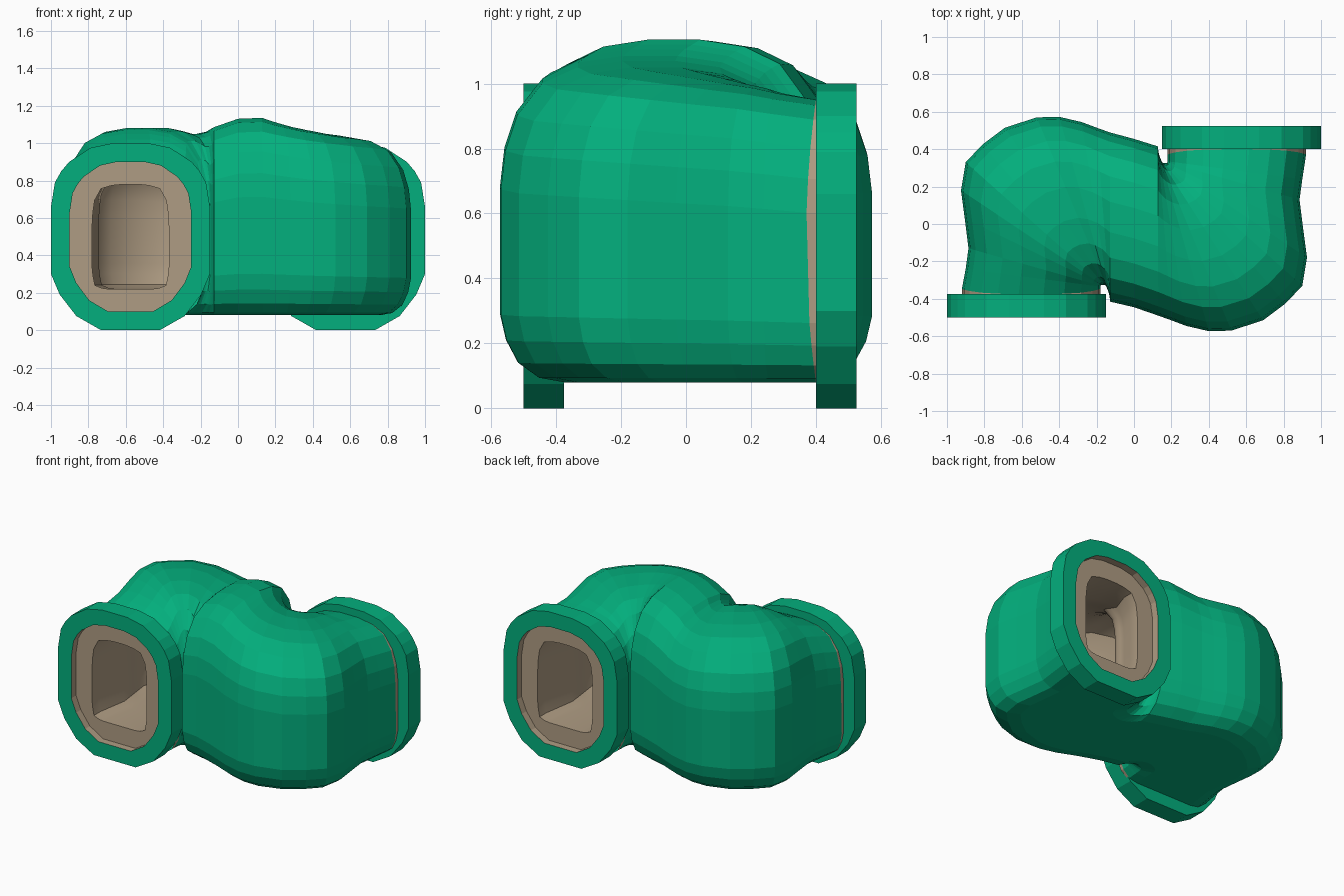
import bpy, bmesh
from mathutils import Vector

cube = bpy.data.objects.get("Cube")
if cube:
    bpy.data.objects.remove(cube, do_unlink=True)


def material(name, colour):
    m = bpy.data.materials.new(name)
    m.use_nodes = True
    m.diffuse_color = colour
    m.node_tree.nodes["Principled BSDF"].inputs["Base Color"].default_value = colour
    return m


GREEN = material("green shell", (0.001, 0.43, 0.205, 1))
TAN = material("tan lining", (0.43, 0.335, 0.228, 1))


def mirrored(half):
    return half + [(-u, v) for u, v in reversed(half)]


# Outlines: sideways -1..1, height 0..1
PIPE = mirrored([(.57, 0), (.74, .014), (.88, .06), (.96, .13), (1, .21), (1, .6),
                 (.97, .72), (.89, .83), (.72, .93), (.48, .98), (.18, 1)])
FLANGE = mirrored([(.37, 0), (.68, .075), (.89, .19), (1, .3), (1, .48), (1, .66),
                   (.95, .79), (.87, .85), (.77, .9), (.5, .975), (.22, 1)])


def squarer(outline, amount):
    """Push an outline toward a plain rectangle."""
    pts = []
    for u, v in outline:
        w = 2 * v - 1
        k = 1 + amount * (1 / max(abs(u), abs(w)) - 1)
        pts.append((u * k, (w * k + 1) / 2))
    return pts


HOLE = squarer(PIPE, .4)


def section(left, right, low, high, shape=PIPE, scale=1, bow=0):
    """Upright section spanning two plan points; bow shifts its top and bottom along y."""
    a, b = Vector(left), Vector(right)
    mid, arm = (a + b) / 2, (a - b) / 2 * scale
    pts = []
    for u, v in shape:
        p = mid + arm * u
        pts.append((p.x, p.y + bow * (2 * v - 1) ** 2, low + v * (high - low)))
    return pts


def loft(name, sections, closed=False, tan_spans=(), inward=False):
    bm = bmesh.new()
    rows = [[bm.verts.new(p) for p in s] for s in sections]
    n = len(rows[0])
    spans = len(rows) if closed else len(rows) - 1
    for i in range(spans):
        a, b = rows[i], rows[(i + 1) % len(rows)]
        for j in range(n):
            k = (j + 1) % n
            f = bm.faces.new((a[j], a[k], b[k], b[j]))
            f.material_index = int(i in tan_spans)
    bmesh.ops.recalc_face_normals(bm, faces=bm.faces)
    if inward:
        bmesh.ops.reverse_faces(bm, faces=bm.faces)
    me = bpy.data.meshes.new(name)
    bm.to_mesh(me)
    bm.free()
    me.materials.append(GREEN)
    me.materials.append(TAN)
    ob = bpy.data.objects.new(name, me)
    bpy.context.collection.objects.link(ob)
    return ob


# Plan of one bend, fanning round the inner crease:
# outer wall point, inner wall point, crown heights (first, second bend)
BEND = [((-.90, -.24), (-.18, -.335), .99, .97),
        ((-.885, -.13), (-.18, -.33), 1.02, .985),
        ((-.905, .03), (-.175, -.325), 1.05, 1.0),
        ((-.925, .18), (-.17, -.325), 1.07, 1.015),
        ((-.90, .33), (-.165, -.325), 1.08, 1.03),
        ((-.81, .425), (-.16, -.325), 1.08, 1.04),
        ((-.69, .515), (-.15, -.33), 1.08, 1.05),
        ((-.52, .57), (-.145, -.34), 1.065, 1.07),
        ((-.40, .573), (-.14, -.355), 1.05, 1.085),
        ((-.28, .545), (-.135, -.37), 1.05, 1.105),
        ((-.20, .515), (-.13, -.39), 1.06, 1.12),
        ((-.13, .49), (-.128, -.415), 1.085, 1.135)]
first = [(o, i, h) for o, i, h, _ in BEND]
second = [((-i[0], -i[1]), (-o[0], -o[1]), h) for o, i, _, h in reversed(BEND)]
path = first + [((0, .455), (0, -.445), 1.13)] + second


# Outer pipe, ending in tan collars that show as slivers beside each flange
def collar(side, y, bow=0):
    cx = side * .55
    return section((cx - .37, y), (cx + .37, y), .08, .95, bow=bow)


shell = [section(o, i, .08, h) for o, i, h in path]
shell = [collar(-1, -.39), collar(-1, -.345, -.03)] + shell + [collar(1, .37, .03), collar(1, .415)]
loft("pipe_shell", shell, tan_spans=(0, len(shell) - 2))

# Flanges with tan bore
for name, side, y0, y1 in (("front_flange", -1, -.5, -.375), ("back_flange", 1, .525, .4)):
    cx = side * .575

    def ring(half, margin, y):
        return section((cx - half, y), (cx + half, y), margin, 1 - margin, FLANGE)

    loft(name, [ring(.425, 0, y0), ring(.425, 0, y1), ring(.325, .1, y1), ring(.325, .1, y0)],
         closed=True, tan_spans=(2,))


# Lining: stepped lip at each mouth and a narrower bore along the bend
def mouth(side, y):
    def at(half, margin, depth, shape):
        yy = y - side * depth
        return section((side * .575 - half, yy), (side * .575 + half, yy), margin, 1 - margin, shape)
    return [at(.326, .099, .05, FLANGE), at(.205, .22, .05, HOLE), at(.205, .22, .12, HOLE)]


bore = [section(o, i, .22, h - .2, HOLE, .6) for o, i, h in path[1:-1]]
tube = mouth(-1, -.5) + bore + mouth(1, .525)[::-1]
lining = loft("inner_lining", tube, inward=True, tan_spans=range(len(tube)))
bpy.context.view_layer.objects.active = lining
lining.select_set(True)
bpy.ops.object.shade_smooth_by_angle(angle=.7)
